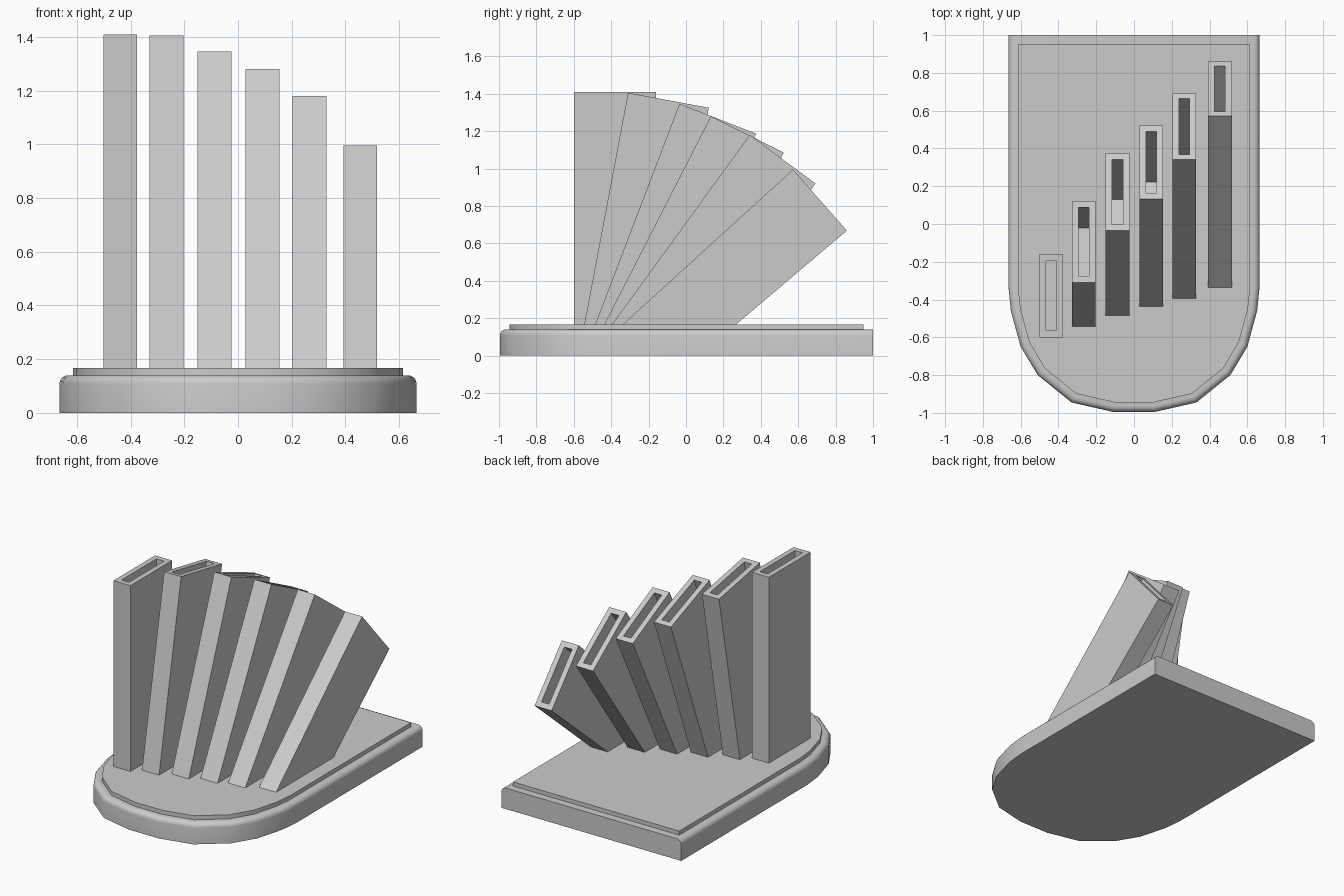
import bpy, bmesh, math
from mathutils import Vector

if "Cube" in bpy.data.objects:
    bpy.data.objects.remove(bpy.data.objects["Cube"])

grey = bpy.data.materials.new("grey")
grey.diffuse_color = (0.6, 0.6, 0.6, 1)
grey.use_nodes = True
grey.node_tree.nodes["Principled BSDF"].inputs["Base Color"].default_value = grey.diffuse_color

HALF = 0.665      # half width of the base
TURN = -0.33      # y where the straight sides end and the rounded front starts
CURVE = [(0.665, -0.33), (0.652, -0.46), (0.60, -0.65), (0.51, -0.80),
         (0.33, -0.945), (0.11, -0.995)]


def finish(bm, name, smooth=False):
    bmesh.ops.recalc_face_normals(bm, faces=bm.faces)
    mesh = bpy.data.meshes.new(name)
    bm.to_mesh(mesh)
    bm.free()
    obj = bpy.data.objects.new(name, mesh)
    bpy.context.collection.objects.link(obj)
    mesh.materials.append(grey)
    if smooth:
        bpy.ops.object.select_all(action='DESELECT')
        obj.select_set(True)
        bpy.context.view_layer.objects.active = obj
        bpy.ops.object.shade_smooth_by_angle(angle=math.radians(35))
    return obj


def outline(inset, back):
    """Straight back, straight sides and rounded front, shrunk by inset."""
    k = 1 - inset / HALF
    right = [(HALF * k, back)] + [(x * k, TURN + (y - TURN) * k) for x, y in CURVE]
    return right + [(-x, y) for x, y in reversed(right)]


def stacked(name, rings):
    """Solid skinned through (inset, back, z) outlines."""
    bm = bmesh.new()
    loops = [[bm.verts.new((x, y, z)) for x, y in outline(i, b)] for i, b, z in rings]
    for lo, hi in zip(loops, loops[1:]):
        for j in range(len(lo)):
            n = (j + 1) % len(lo)
            bm.faces.new((lo[j], lo[n], hi[n], hi[j]))
    bm.faces.new(loops[0])
    bm.faces.new(loops[-1])
    return finish(bm, name, True)


# Base with the side and front edges rounded over, back left square
R = 0.032
arc = [(R * (1 - math.cos(a)), 1.0, 0.14 - R + R * math.sin(a))
       for a in (math.radians(18 * i) for i in range(6))]
stacked("base", [(0, 1.0, 0)] + arc)
stacked("top_plate", [(0.05, 0.95, 0.13), (0.05, 0.95, 0.167)])


# Hollow slabs fanning backwards
def slab(name, x, front_low, front_top, rear_top, rear_low, width=0.126, depth=0.59):
    bm = bmesh.new()
    profile = [front_low, front_top, rear_top, rear_low]
    sides = [[bm.verts.new((x + s * width / 2, y, z)) for y, z in profile] for s in (-1, 1)]
    for s in sides:
        bm.faces.new(s)
    quads = []
    for j in range(4):
        n = (j + 1) % 4
        quads.append(bm.faces.new((sides[0][j], sides[0][n], sides[1][n], sides[1][j])))
    bmesh.ops.recalc_face_normals(bm, faces=bm.faces)
    top = quads[1]
    # slot sunk into the tilted top
    bmesh.ops.inset_region(bm, faces=[top], thickness=0.035, use_even_offset=True)
    floor = bmesh.ops.extrude_face_region(bm, geom=[top])["geom"]
    axis = Vector((0, front_low[0] - front_top[0], front_low[1] - front_top[1])).normalized()
    bmesh.ops.translate(bm, vec=axis * depth,
                        verts=[g for g in floor if isinstance(g, bmesh.types.BMVert)])
    if top.is_valid:
        bm.faces.remove(top)
    finish(bm, name)


LOW = 0.16
# x, front foot y, front top (y, z), rear top (y, z), rear foot y
slabs = [
    (-0.4385, -0.60, (-0.60, 1.41), (-0.16, 1.41), -0.16),
    (-0.2665, -0.545, (-0.31, 1.405), (0.122, 1.325), -0.10),
    (-0.0875, -0.488, (-0.035, 1.346), (0.374, 1.187), -0.02),
    (0.0915, -0.44, (0.133, 1.28), (0.522, 1.085), 0.05),
    (0.2665, -0.40, (0.341, 1.18), (0.692, 0.92), 0.14),
    (0.455, -0.345, (0.572, 0.995), (0.86, 0.668), 0.26),
]
for i, (x, yf, ft, rt, yr) in enumerate(slabs, 1):
    slab(f"slab_{i}", x, (yf, LOW), ft, rt, (yr, LOW))
